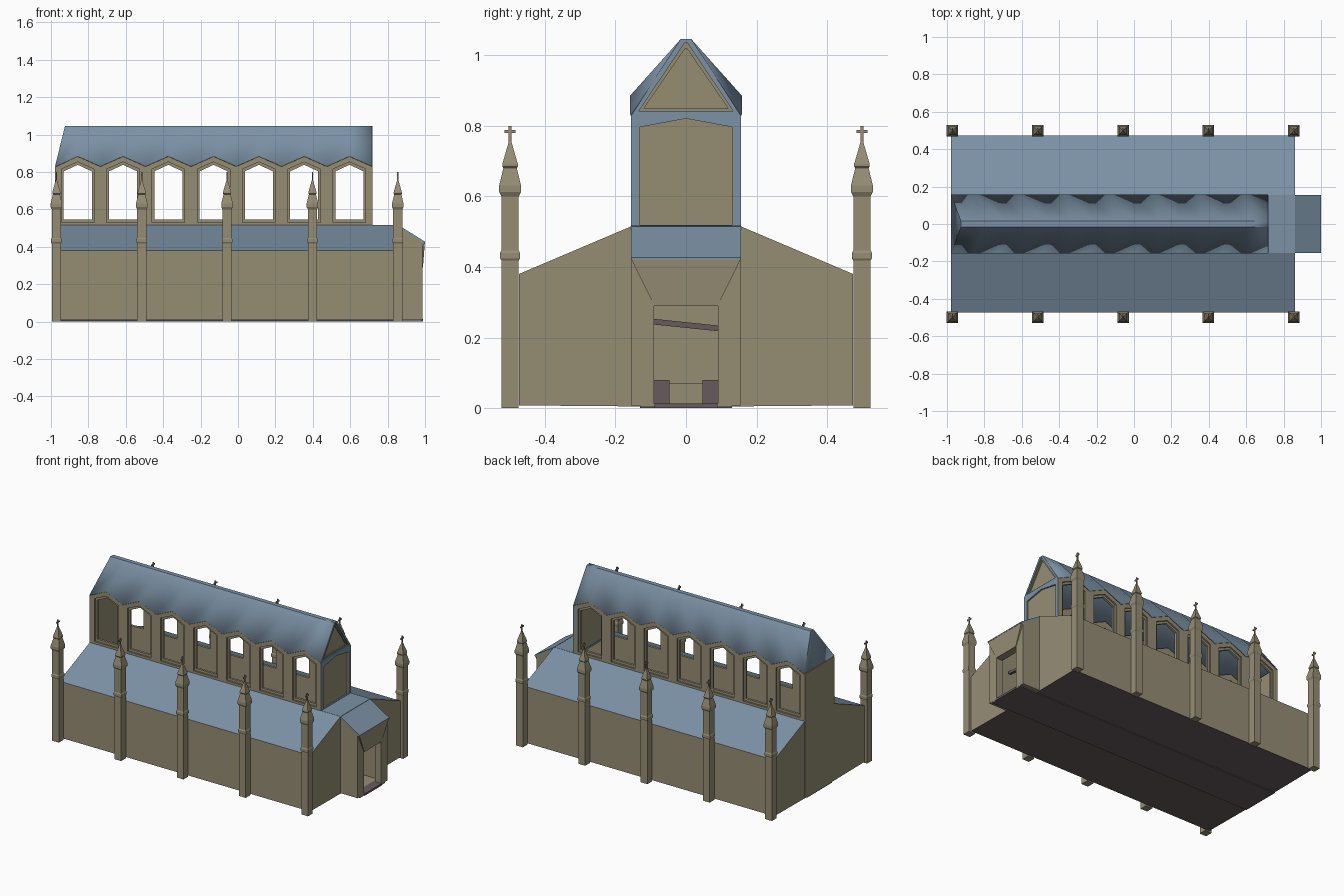
import bpy, bmesh, math
from mathutils import Vector

if "Cube" in bpy.data.objects:
    bpy.data.objects.remove(bpy.data.objects["Cube"])


def material(name, col):
    m = bpy.data.materials.new(name)
    m.diffuse_color = (*col, 1)
    m.use_nodes = True
    m.node_tree.nodes["Principled BSDF"].inputs["Base Color"].default_value = m.diffuse_color
    return m


STONE = material("sandstone", (0.30, 0.268, 0.175))
SLATE = material("blue slate", (0.20, 0.285, 0.375))
BROWN = material("dark wood", (0.135, 0.105, 0.108))


def finish(name, bm, mats, rule=None, recalc=True):
    if recalc:
        bmesh.ops.recalc_face_normals(bm, faces=bm.faces)
    bm.normal_update()
    if rule:
        for f in bm.faces:
            f.material_index = rule(f.normal)
    me = bpy.data.meshes.new(name)
    bm.to_mesh(me)
    bm.free()
    for m in mats:
        me.materials.append(m)
    ob = bpy.data.objects.new(name, me)
    bpy.context.collection.objects.link(ob)
    return ob


def place(axis, p, t):
    # 2D profile point -> 3D, extruded along the given axis
    return {"x": (t, p[0], p[1]), "y": (p[0], t, p[1]), "z": (p[0], p[1], t)}[axis]


def add_prism(bm, axis, pts, a, b):
    lo = [bm.verts.new(place(axis, p, a)) for p in pts]
    hi = [bm.verts.new(place(axis, p, b)) for p in pts]
    n = len(pts)
    bm.faces.new(lo)
    bm.faces.new(hi[::-1])
    for i in range(n):
        j = (i + 1) % n
        bm.faces.new((lo[i], lo[j], hi[j], hi[i]))


def add_ring(bm, axis, outer, inner, a, b):
    # flat frame with matching outer and inner outlines
    n = len(outer)
    v = [[bm.verts.new(place(axis, p, t)) for p in loop]
         for loop, t in ((outer, a), (outer, b), (inner, b), (inner, a))]
    for k in range(4):
        for i in range(n):
            j = (i + 1) % n
            q = v[(k + 1) % 4]
            bm.faces.new((v[k][i], v[k][j], q[j], q[i]))


def add_box(bm, x0, x1, y0, y1, z0, z1):
    add_prism(bm, "z", [(x0, y0), (x1, y0), (x1, y1), (x0, y1)], z0, z1)


def prism(name, mats, axis, pts, a, b, rule=None):
    bm = bmesh.new()
    add_prism(bm, axis, pts, a, b)
    return finish(name, bm, mats, rule)


def box(name, mat, *dims):
    bm = bmesh.new()
    add_box(bm, *dims)
    return finish(name, bm, [mat])


def body_rule(n):
    return 1 if n.z > 0.5 else 2 if n.z < -0.5 else 0


X0, X1, XE = -0.978, 0.717, 0.86      # back, clerestory end, body end
W, WALL = 0.155, 0.13                 # clerestory half width, inner face
BAYS = 7
BAY = (X1 - X0) / BAYS
VALLEY, PEAK, RIDGE = 0.828, 0.882, 1.045

# Side aisles with sloping slate roofs
for s, side in ((-1, "front"), (1, "back")):
    prof = [(s * y, z) for y, z in
            ((WALL, 0.005), (0.473, 0.008), (0.473, 0.38), (W, 0.515), (WALL, 0.515))]
    prism(side + "_aisle", [STONE, SLATE, BROWN], "x", prof, X0, XE, body_rule)

# Nave floor, end wall and flat roof behind the porch
box("floor_slab", BROWN, X0, 0.985, -WALL, WALL, 0.0, 0.006)
box("nave_floor", STONE, X0, 0.985, -WALL, WALL, 0.006, 0.012)
prism("nave_end_wall", [STONE], "x",
      [(-W, 0.01), (W, 0.01), (W, VALLEY), (-W, VALLEY)], X0 - 0.001, X0 + 0.02)
box("flat_roof", SLATE, X1 - 0.02, XE, -W, W, 0.5, 0.516)


# Clerestory walls: one pointed window per bay, with a recessed frame
def arch(c, h, z0, z1, z2):
    return [(c - h, z0), (c + h, z0), (c + h, z1), (c, z2), (c - h, z1)]


for s, side in ((-1, "front"), (1, "back")):
    wall, frame = bmesh.new(), bmesh.new()
    for i in range(BAYS):
        c = X0 + BAY * (i + 0.5)
        bay = arch(c, BAY / 2, 0.513, VALLEY, PEAK)
        recess = arch(c, 0.087, 0.53, 0.815, 0.853)
        opening = arch(c, 0.075, 0.546, 0.803, 0.838)
        add_ring(wall, "y", bay, recess, s * W, s * WALL)
        add_ring(frame, "y", recess, opening, s * 0.145, s * WALL)
    finish(side + "_clerestory_wall", wall, [STONE])
    finish(side + "_window_frames", frame, [STONE])

# Main roof: zigzag eaves, narrow flat ridge, steep hip at one end
bm = bmesh.new()
EY, RY, RX0 = 0.158, 0.015, -0.925
steps = BAYS * 2
ends = []
for s in (-1, 1):
    eave, ridge = [], []
    for k in range(steps + 1):
        x = X0 + BAY * k / 2
        eave.append(bm.verts.new((x, s * EY, PEAK + 0.003 if k % 2 else VALLEY + 0.003)))
        ridge.append(bm.verts.new((RX0 + (X1 - RX0) * k / steps, s * RY, RIDGE)))
    for k in range(steps):
        bm.faces.new((eave[k], eave[k + 1], ridge[k + 1], ridge[k]))
    ends.append((eave, ridge))
(ea, ra), (eb, rb) = ends
for k in range(steps):
    bm.faces.new((ra[k], ra[k + 1], rb[k + 1], rb[k]))
bm.faces.new((ea[0], ra[0], rb[0], eb[0]))
bm.normal_update()
for f in bm.faces:
    if f.normal.z < 0:
        f.normal_flip()
roof = finish("main_roof", bm, [SLATE], recalc=False)
sol = roof.modifiers.new("thickness", "SOLIDIFY")
sol.thickness, sol.offset = 0.006, -1
bpy.context.view_layer.objects.active = roof
roof.select_set(True)
bpy.ops.object.shade_smooth_by_angle(angle=math.radians(30))
roof.select_set(False)

# Gable end: slate surround with recessed stone panels
tri_out = [(-W, VALLEY), (W, VALLEY), (RY, RIDGE), (-RY, RIDGE)]
tri_mid = [(-0.133, 0.842), (0.133, 0.842), (0.003, 1.035), (-0.003, 1.035)]
tri_in = [(-0.119, 0.849), (0.119, 0.849), (0.002, 1.019), (-0.002, 1.019)]
low_out = [(-W, 0.515), (W, 0.515), (W, VALLEY), (0, VALLEY), (-W, VALLEY)]
low_in = arch(0, 0.135, 0.519, 0.795, 0.82)
bm = bmesh.new()
add_ring(bm, "x", tri_out, tri_mid, X1 - 0.025, X1 + 0.001)
add_ring(bm, "x", low_out, low_in, X1 - 0.025, X1 + 0.001)
finish("gable_surround", bm, [SLATE])
bm = bmesh.new()
add_ring(bm, "x", tri_mid, tri_in, X1 - 0.025, X1 - 0.006)
add_prism(bm, "x", tri_in, X1 - 0.025, X1 - 0.013)
add_prism(bm, "x", low_in, X1 - 0.025, X1 - 0.008)
finish("gable_panels", bm, [STONE])

# Porch: side walls, jambs, sloping roof, hood and step
D = 0.09
bm = bmesh.new()
for s in (-1, 1):
    add_prism(bm, "y", [(XE - 0.01, 0.008), (0.985, 0.008), (0.985, 0.425), (XE - 0.01, 0.507)],
              s * WALL, s * W)
    add_prism(bm, "x", [(s * W, 0.008), (s * D, 0.008), (s * D, 0.29), (s * W, 0.423)], 0.94, 0.986)
add_prism(bm, "x", [(-D, 0.29), (D, 0.29), (W, 0.423), (-W, 0.423)], 0.94, 0.985)
finish("porch_walls", bm, [STONE])
prism("porch_roof", [SLATE], "y",
      [(XE - 0.005, 0.5), (XE - 0.005, 0.517), (1.0, 0.427), (1.0, 0.42), (0.985, 0.42)], -W, W)
bm = bmesh.new()
for p in ((0.999, W, 0.422), (0.98, W, 0.422), (0.98, D, 0.29), (0.989, D, 0.29)):
    for s in (-1, 1):
        bm.verts.new((p[0], s * p[1], p[2]))
bmesh.ops.convex_hull(bm, input=bm.verts)
finish("porch_hood", bm, [STONE])
box("door_step", BROWN, 0.93, 0.99, -D, D, 0.0, 0.013)

# Leaning beam inside the doorway and rows of pews
prism("fallen_beam", [BROWN], "x",
      [(-D - 0.03, 0.24), (D + 0.03, 0.215), (D + 0.03, 0.231), (-D - 0.03, 0.256)], 0.85, 0.868)
bm = bmesh.new()
for i in range(8):
    x = -0.6 + i * 0.15
    for s in (-1, 1):
        y0, y1 = sorted((s * 0.047, s * 0.12))
        add_box(bm, x, x + 0.04, y0, y1, 0.03, 0.045)
        add_box(bm, x + 0.04, x + 0.05, y0, y1, 0.012, 0.08)
finish("pews", bm, [BROWN])
box("altar_step", STONE, X0 + 0.02, -0.75, -WALL, WALL, 0.012, 0.07)

# Pinnacled buttress towers, each topped by a small cross
PROFILE = [(0, .0245), (.418, .0245), (.424, .028), (.44, .028), (.447, .0245), (.60, .0245),
           (.612, .031), (.63, .031), (.68, .019), (.684, .022), (.691, .022), (.757, .003)]
for s, side in ((-1, "front"), (1, "back")):
    for i in range(5):
        cx, cy = -0.971 + i * 0.4563, s * 0.498
        bm = bmesh.new()
        rows = [[bm.verts.new((cx + a * h, cy + b * h, z))
                 for a, b in ((-1, -1), (1, -1), (1, 1), (-1, 1))] for z, h in PROFILE]
        for lo, hi in zip(rows, rows[1:]):
            for k in range(4):
                bm.faces.new((lo[k], lo[(k + 1) % 4], hi[(k + 1) % 4], hi[k]))
        bm.faces.new(rows[0])
        bm.faces.new(rows[-1])
        add_box(bm, cx - .003, cx + .003, cy - .004, cy + .004, 0.75, 0.799)
        add_box(bm, cx - .003, cx + .003, cy - .016, cy + .016, 0.779, 0.788)
        finish(f"{side}_tower_{i + 1}", bm, [STONE])
